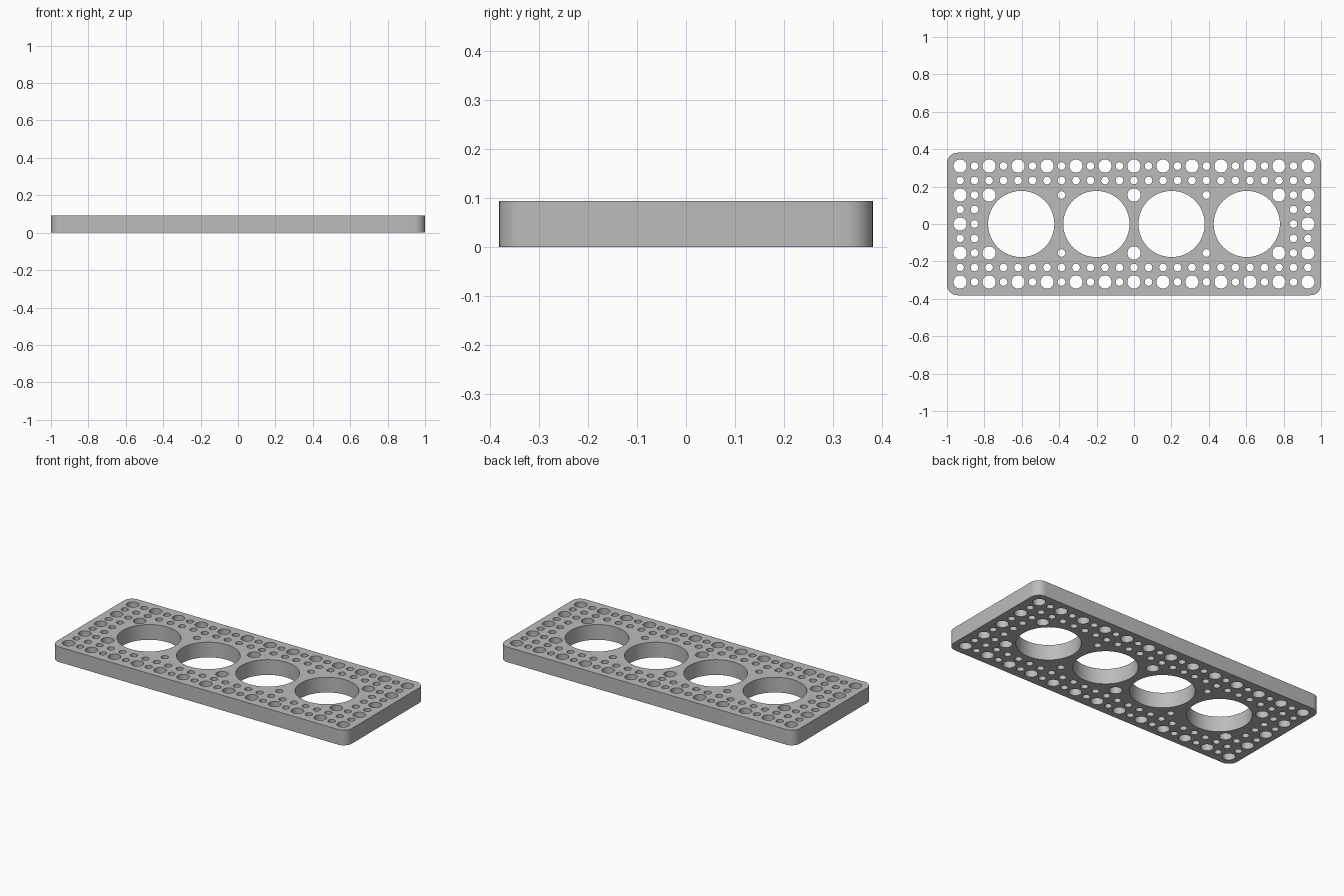
import bpy
import bmesh
from math import sin, cos, pi, radians

cube = bpy.data.objects.get("Cube")
if cube:
    bpy.data.objects.remove(cube)

LENGTH, WIDTH, HEIGHT = 2.0, 0.762, 0.093
CORNER = 0.056
PITCH = 0.0775
LARGE_R, SMALL_R, BORE_R = 0.0355, 0.0205, 0.177

grey = bpy.data.materials.new("grey")
grey.use_nodes = True
colour = (0.5, 0.5, 0.5, 1)
grey.diffuse_color = colour
grey.node_tree.nodes["Principled BSDF"].inputs["Base Color"].default_value = colour

outline = bpy.data.curves.new("plate_outline", "CURVE")
outline.dimensions = "2D"
outline.fill_mode = "BOTH"
outline.extrude = HEIGHT / 2


def add_loop(points):
    spline = outline.splines.new("POLY")
    spline.points.add(len(points) - 1)
    for point, (x, y) in zip(spline.points, points):
        point.co = (x, y, 0, 1)
    spline.use_cyclic_u = True


def arc(cx, cy, r, start, sweep, steps):
    return [(cx + r * cos(start + sweep * k / steps),
             cy + r * sin(start + sweep * k / steps)) for k in range(steps)]


def add_hole(cx, cy, r, sides):
    add_loop(arc(cx, cy, r, 0, 2 * pi, sides))


# Rounded rectangular rim
rim = []
for quarter, (sx, sy) in enumerate([(1, 1), (-1, 1), (-1, -1), (1, -1)]):
    cx, cy = sx * (LENGTH / 2 - CORNER), sy * (WIDTH / 2 - CORNER)
    start = quarter * pi / 2
    rim += arc(cx, cy, CORNER, start, pi / 2, 10)
    rim.append((cx + CORNER * cos(start + pi / 2), cy + CORNER * sin(start + pi / 2)))
add_loop(rim)

# Four large bores in a row
for k in range(4):
    add_hole((k - 1.5) * 0.402, 0, BORE_R, 72)

# Grid of holes: large where both indices are even, small elsewhere
for i in range(-12, 13):
    for j in range(-4, 5):
        between_bores = abs(j) == 2 and abs(i) in (0, 5, 10)
        if abs(j) >= 3 or abs(i) >= 11 or between_bores:
            large = i % 2 == 0 and j % 2 == 0
            add_hole(i * PITCH, j * PITCH, LARGE_R if large else SMALL_R, 32 if large else 24)

# Turn the filled outline into a solid mesh plate
source = bpy.data.objects.new("plate_outline", outline)
bpy.context.collection.objects.link(source)
bpy.context.view_layer.update()
mesh = bpy.data.meshes.new_from_object(
    source.evaluated_get(bpy.context.evaluated_depsgraph_get()))
bpy.data.objects.remove(source)

bm = bmesh.new()
bm.from_mesh(mesh)
bmesh.ops.remove_doubles(bm, verts=bm.verts, dist=0.0001)
bmesh.ops.translate(bm, verts=bm.verts, vec=(0, 0, HEIGHT / 2))
bmesh.ops.recalc_face_normals(bm, faces=bm.faces)
bm.to_mesh(mesh)
bm.free()

mesh.name = "perforated_plate"
mesh.materials.clear()
mesh.materials.append(grey)
plate = bpy.data.objects.new("perforated_plate", mesh)
bpy.context.collection.objects.link(plate)
bpy.ops.object.select_all(action="DESELECT")
plate.select_set(True)
bpy.context.view_layer.objects.active = plate
bpy.ops.object.shade_smooth_by_angle(angle=radians(35))
